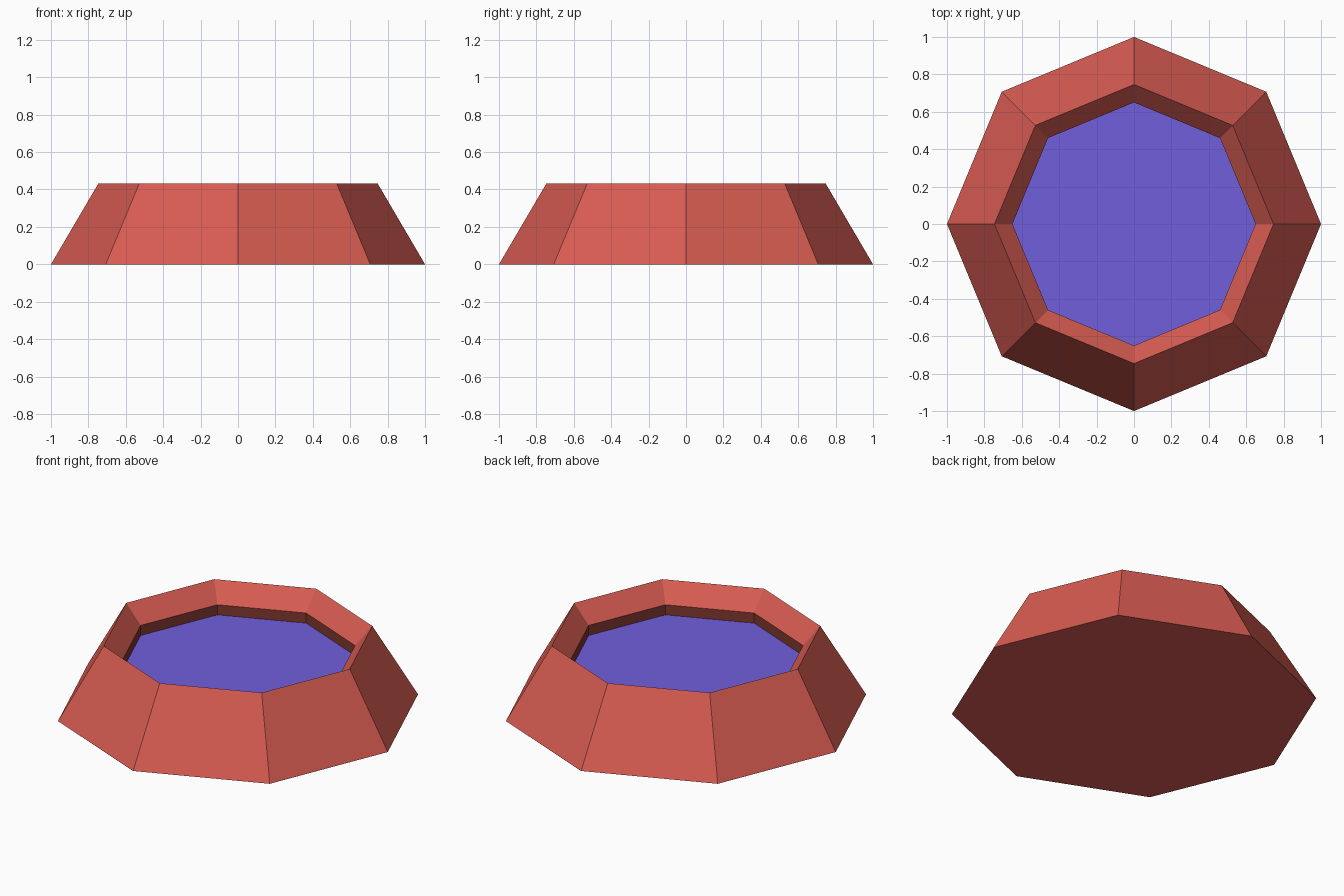
import bpy, bmesh, math

if "Cube" in bpy.data.objects:
    bpy.data.objects.remove(bpy.data.objects["Cube"])

SIDES = 8


def material(name, srgb):
    lin = [((c / 255 + 0.055) / 1.055) ** 2.4 for c in srgb]
    m = bpy.data.materials.new(name)
    m.diffuse_color = (*lin, 1.0)
    m.use_nodes = True
    m.node_tree.nodes["Principled BSDF"].inputs["Base Color"].default_value = m.diffuse_color
    return m


red = material("red", (216, 92, 82))
dark_red = material("dark red", (128, 55, 48))
blue = material("blue", (113, 95, 220))

# Profile rings from the base up over the rim and down into the recess: radius, height
profile = [(1.0, 0.0), (0.746, 0.433), (0.65, 0.323), (0.65, 0.262)]
band_slots = [0, 0, 1]  # outer slope, inner slope, recess wall

bm = bmesh.new()
rings = [[bm.verts.new((r * math.cos(i * math.tau / SIDES),
                        r * math.sin(i * math.tau / SIDES), z))
          for i in range(SIDES)] for r, z in profile]

# Sloped sides, bevelled inner rim and recess wall
for lower, upper, slot in zip(rings, rings[1:], band_slots):
    for i in range(SIDES):
        j = (i + 1) % SIDES
        bm.faces.new((lower[i], lower[j], upper[j], upper[i])).material_index = slot

# Closed underside and blue recess floor
bm.faces.new(list(reversed(rings[0]))).material_index = 0
bm.faces.new(rings[-1]).material_index = 2

mesh = bpy.data.meshes.new("octagonal_basin")
for m in (red, dark_red, blue):
    mesh.materials.append(m)
bm.to_mesh(mesh)
bm.free()
bpy.context.collection.objects.link(bpy.data.objects.new("octagonal_basin", mesh))
